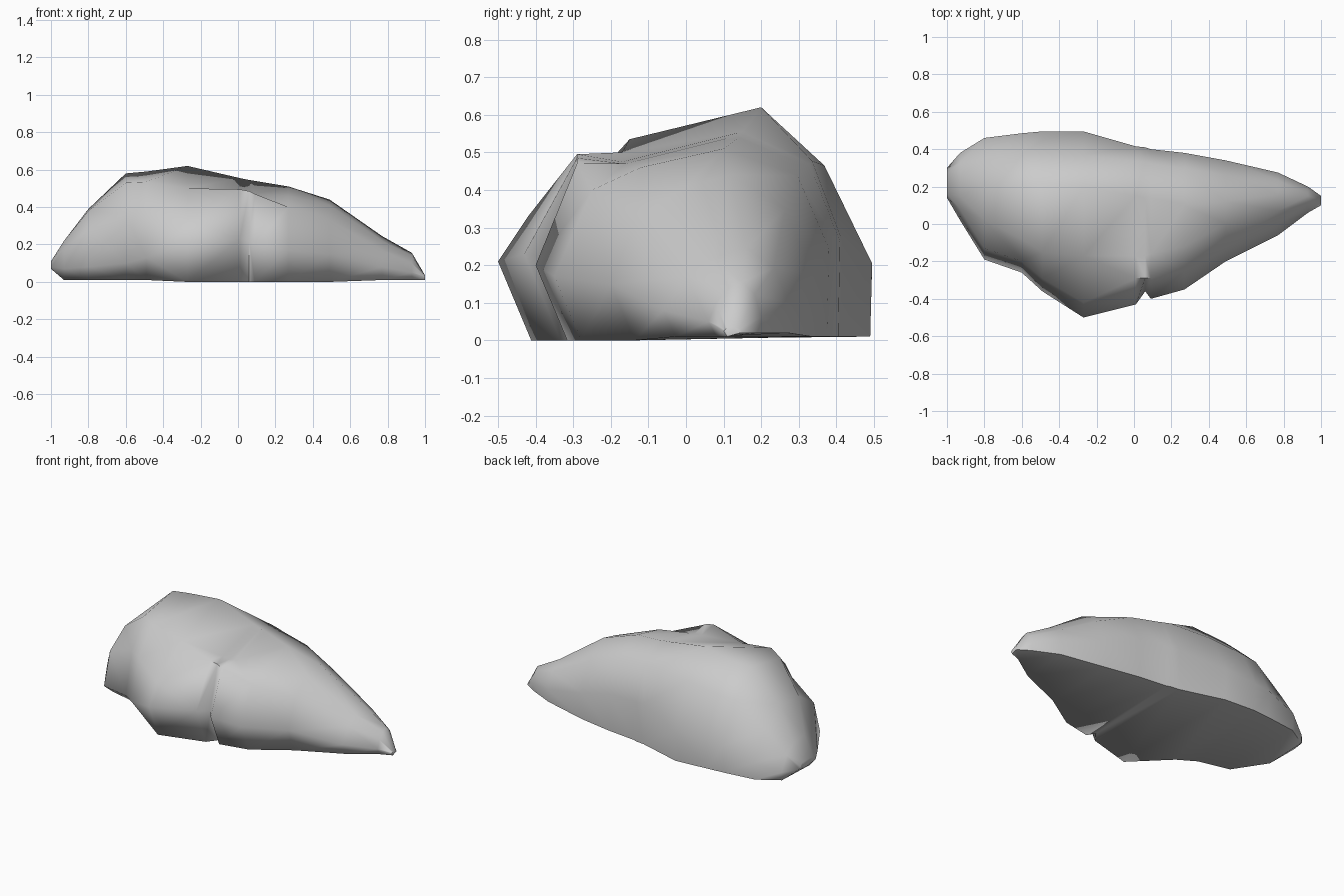
import bpy, bmesh, math

# Cross-sections along the rock: x, then (y, z) of front bulge, front shoulder,
# front of crest, back of crest, and finally y of the upright back wall
SECTIONS = [
    (-1.00, .14, .08, .16, .10, .20, .11, .27, .11, .30),
    (-.93, .02, .07, .08, .18, .15, .22, .26, .21, .38),
    (-.80, -.19, .08, -.13, .28, .02, .38, .21, .39, .46),
    (-.60, -.26, .10, -.20, .36, -.08, .53, .21, .58, .485),
    (-.49, -.36, .13, -.29, .38, -.15, .535, .22, .59, .495),
    (-.27, -.50, .21, -.42, .33, -.17, .50, .20, .62, .495),
    (.01, -.43, .23, -.29, .495, -.17, .475, .15, .555, .415),
    (.06, -.36, .22, -.29, .485, -.17, .47, .14, .545, .41),
    (.09, -.40, .20, -.29, .47, -.16, .47, .14, .54, .40),
    (.27, -.35, .17, -.25, .40, -.12, .46, .10, .51, .38),
    (.49, -.20, .15, -.13, .33, .00, .41, .12, .44, .34),
    (.77, -.06, .08, .00, .17, .07, .22, .16, .245, .275),
    (.93, .06, .05, .08, .10, .11, .14, .15, .155, .20),
    (1.0, .10, .025, .105, .03, .11, .035, .13, .035, .15),
]


def ring(s):
    x, fy, fz, sy, sz, cy, cz, ty, tz, by = s
    base = .07 if x == -1 else .0 if -.4 < x < .5 else .01
    undercut = 1.1 if x < -.4 else .42          # left end overhangs its base
    # right half has a fuller back
    along, high, mid = (.57, .75, .33) if x < -.1 else (.7, .86, .48) if x < .4 else (.65, .79, .4)
    front_base = (fy + undercut * fz, base)
    shoulder = (ty + (by - ty) * along, max(base + .02, tz * high))
    wall = (by, max(base + .01, tz * mid))
    pts = [front_base, (fy, fz), (sy, sz), (cy, cz), (ty, tz), shoulder, wall, (by - .005, base + .01)]
    return [(x, y, z) for y, z in pts]


# Rock body: loft through the sections, capped at both ends
bm = bmesh.new()
rings = [[bm.verts.new(p) for p in ring(s)] for s in SECTIONS]
n = len(rings[0])
for a, b in zip(rings, rings[1:]):
    for i in range(n):
        j = (i + 1) % n
        bm.faces.new((a[i], a[j], b[j], b[i]))
bm.faces.new(rings[0][::-1])
bm.faces.new(rings[-1])
bmesh.ops.triangulate(bm, faces=bm.faces[:])
bmesh.ops.recalc_face_normals(bm, faces=bm.faces[:])
mesh = bpy.data.meshes.new("rock")
bm.to_mesh(mesh)
bm.free()
rock = bpy.data.objects.new("rock", mesh)
bpy.context.collection.objects.link(rock)

# Smooth faces with the sharp creases kept
bpy.context.view_layer.objects.active = rock
rock.select_set(True)
bpy.ops.object.shade_smooth_by_angle(angle=math.radians(70))
